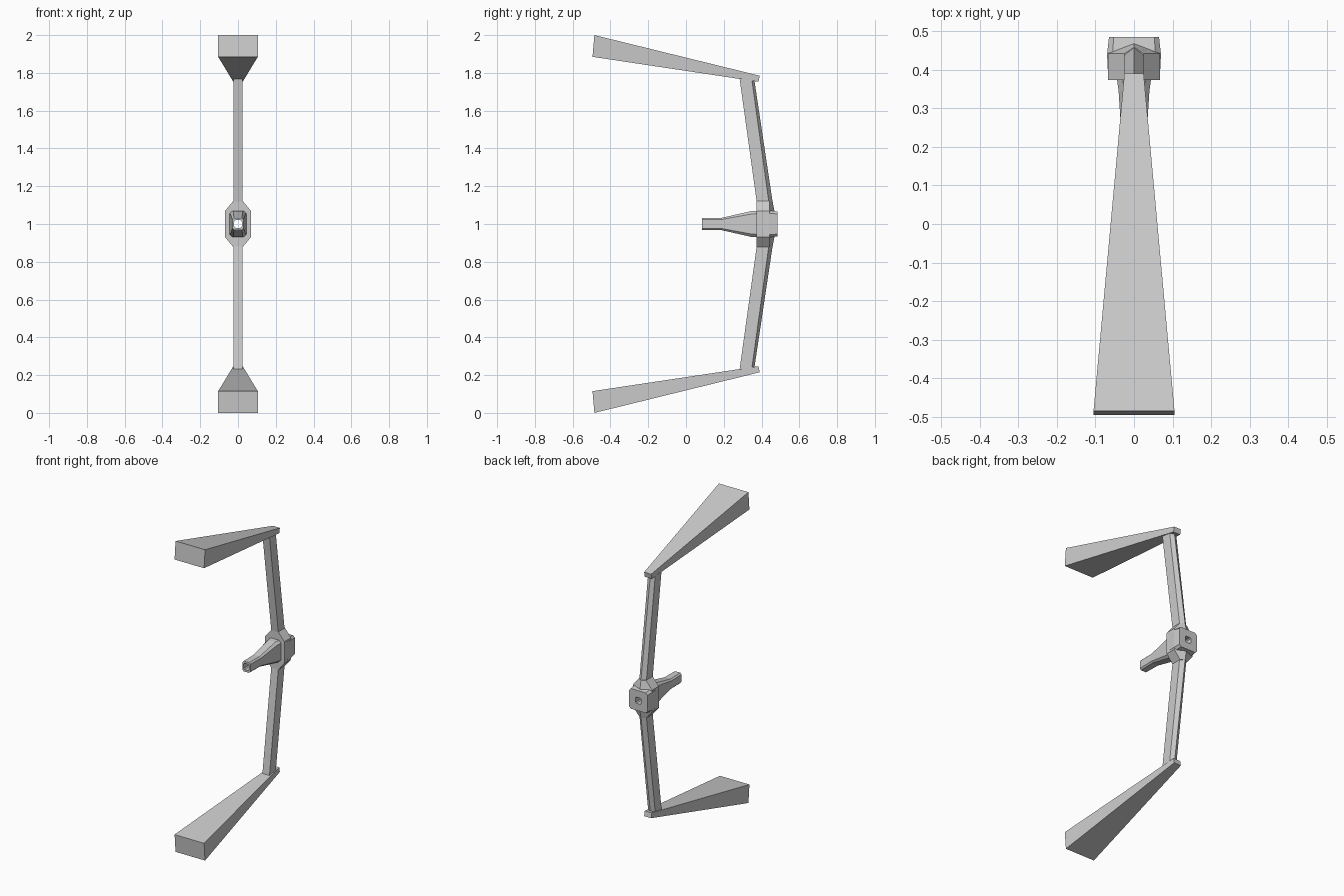
import bpy, bmesh

if "Cube" in bpy.data.objects:
    bpy.data.objects.remove(bpy.data.objects["Cube"])


def loft(name, rings, close=True, mirror=False):
    """Skin matching rings of points; optionally mirror about z = 1."""
    bm = bmesh.new()
    loops = [[bm.verts.new(p) for p in r] for r in rings]
    pairs = list(zip(loops, loops[1:]))
    if close:
        bm.faces.new(loops[0])
        bm.faces.new(loops[-1])
    else:
        pairs.append((loops[-1], loops[0]))
    n = len(rings[0])
    for a, b in pairs:
        for i in range(n):
            j = (i + 1) % n
            bm.faces.new((a[i], a[j], b[j], b[i]))
    if mirror:
        d = bmesh.ops.duplicate(bm, geom=bm.verts[:] + bm.edges[:] + bm.faces[:])
        for v in d["geom"]:
            if isinstance(v, bmesh.types.BMVert):
                v.co.z = 2 - v.co.z
    bmesh.ops.recalc_face_normals(bm, faces=bm.faces[:])
    me = bpy.data.meshes.new(name)
    bm.to_mesh(me)
    bm.free()
    ob = bpy.data.objects.new(name, me)
    bpy.context.collection.objects.link(ob)
    return ob


def octagon(y, hx, hz, c):
    """Chamfered rectangle facing the front, centred on z = 1."""
    pts = [(hx, hz - c), (hx - c, hz), (c - hx, hz), (-hx, hz - c),
           (-hx, c - hz), (c - hx, -hz), (hx - c, -hz), (hx, c - hz)]
    return [(x, y, 1 + z) for x, z in pts]


def ridged(z, hx, front, side, ridge):
    """Flat front, straight sides and a pointed back."""
    return [(-hx, front, z), (hx, front, z), (hx, side, z),
            (0, ridge, z), (-hx, side, z)]


def quad(hx, a, b):
    return [(-hx, *a), (hx, *a), (hx, *b), (-hx, *b)]


# flaring end blades
loft("end_blades", [quad(0.105, (-0.485, 2.0), (-0.495, 1.885)),
                    quad(0.025, (0.39, 1.785), (0.384, 1.753))], mirror=True)

# ridged limbs
loft("limbs", [ridged(1.775, 0.025, 0.283, 0.347, 0.36),
               ridged(1.12, 0.025, 0.374, 0.438, 0.458)], mirror=True)

# hub collar widening from the limbs
loft("hub_collar", [ridged(z, hx, 0.374, 0.442, r) for z, hx, r in (
    (0.878, 0.025, 0.458), (0.93, 0.068, 0.468),
    (1.07, 0.068, 0.468), (1.122, 0.025, 0.458))])

# bored block and tapered handle, one continuous tube
outer = [octagon(*a) for a in (
    (0.085, 0.028, 0.033, 0.009), (0.19, 0.030, 0.033, 0.009),
    (0.345, 0.040, 0.068, 0.015), (0.38, 0.045, 0.070, 0.015),
    (0.40, 0.068, 0.072, 0.015), (0.44, 0.070, 0.072, 0.015),
    (0.485, 0.065, 0.065, 0.012))]
bore = [octagon(y, 0.02, 0.02, 0.006) for y in (0.485, 0.085)]
tube = loft("handle_and_block", outer + bore, close=False)

# open the bore through the collar
cutter = loft("bore_cutter", [octagon(y, 0.02, 0.02, 0.006) for y in (0.3, 0.6)])
cutter.hide_render = True
cutter.hide_viewport = True
cut = bpy.data.objects["hub_collar"].modifiers.new("bore", "BOOLEAN")
cut.operation = "DIFFERENCE"
cut.object = cutter
cut.solver = "EXACT"
